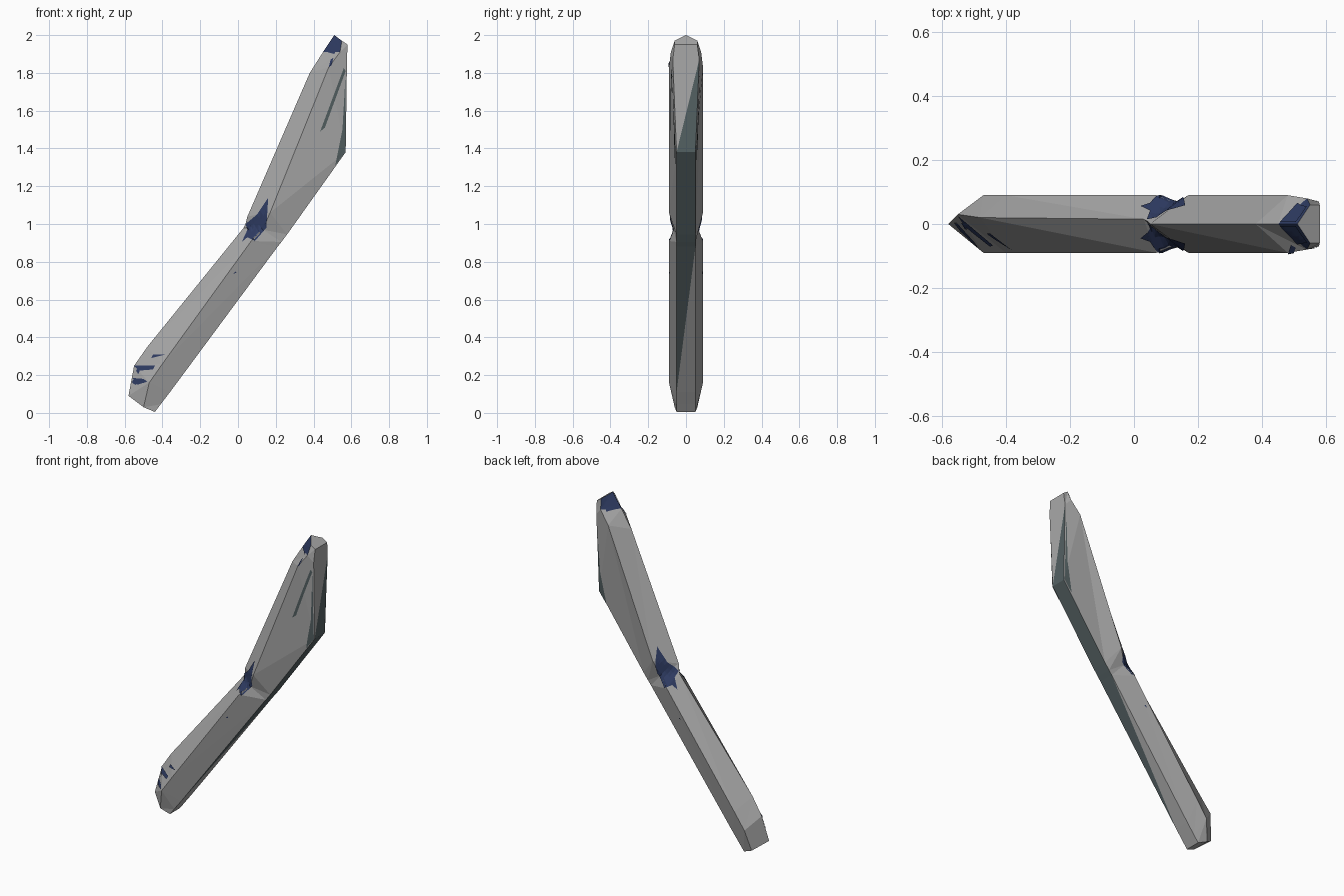
import bpy, bmesh
from mathutils import Vector
from mathutils.bvhtree import BVHTree

if "Cube" in bpy.data.objects:
    bpy.data.objects.remove(bpy.data.objects["Cube"])


def material(name, rgb):
    m = bpy.data.materials.new(name)
    m.diffuse_color = (*rgb, 1)
    m.use_nodes = True
    m.node_tree.nodes["Principled BSDF"].inputs["Base Color"].default_value = m.diffuse_color
    return m


GREY = material("stone grey", (0.40, 0.40, 0.40))
SLATE = material("dark slate", (0.09, 0.12, 0.125))
BLUE = material("deep blue", (0.028, 0.045, 0.125))

# Cross-sections along the bent shaft:
# left ridge (x, z, y), widest line (x, z, half width), right strip (x, z, half width)
SECTIONS = [
    ((-0.58, 0.09, 0.00), (-0.50, 0.03, 0.06), (-0.44, 0.005, 0.05)),
    ((-0.55, 0.25, 0.03), (-0.47, 0.16, 0.09), (-0.41, 0.045, 0.05)),
    ((-0.48, 0.35, 0.02), (-0.40, 0.26, 0.09), (-0.36, 0.11, 0.05)),
    ((0.03, 0.98, 0.015), (0.07, 0.91, 0.09), (0.21, 0.88, 0.05)),
    ((0.04, 1.00, 0.01), (0.13, 0.97, 0.065), (0.23, 0.905, 0.05)),
    ((0.05, 1.04, 0.00), (0.17, 1.06, 0.09), (0.26, 0.945, 0.05)),
    ((0.38, 1.80, 0.00), (0.48, 1.83, 0.09), (0.57, 1.38, 0.05)),
    ((0.45, 1.91, 0.00), (0.54, 1.91, 0.08), (0.577, 1.87, 0.07)),
    ((0.51, 2.00, 0.00), (0.55, 1.97, 0.06), (0.58, 1.95, 0.06)),
]

# Shaft: loft pentagon sections and colour the faces by strip
bm = bmesh.new()
rings = []
for (lx, lz, ly), (wx, wz, ww), (rx, rz, rw) in SECTIONS:
    pts = [(lx, ly, lz), (wx, -ww, wz), (rx, -rw, rz), (rx, rw, rz), (wx, ww, wz)]
    rings.append([bm.verts.new(p) for p in pts])
last = len(rings) - 2
for i, (a, b) in enumerate(zip(rings, rings[1:])):
    for k in range(5):
        n = (k + 1) % 5
        t1 = bm.faces.new((a[k], a[n], b[n]))
        t2 = bm.faces.new((a[k], b[n], b[k]))
        if k == 2:                          # right strip
            if 3 <= i <= 5:
                t1.material_index = t2.material_index = 1
            elif i == 6:                    # slate wedge beside the tip
                t1.material_index = 1
            elif i == 2:                    # slate tapers on the way down
                t2.material_index = 1
        if i == last and k in (0, 4):       # blue tip
            t1.material_index = t2.material_index = 2
bm.faces.new(rings[0])
bm.faces.new(rings[-1])
bmesh.ops.recalc_face_normals(bm, faces=bm.faces)
tree = BVHTree.FromBMesh(bm)
mesh = bpy.data.meshes.new("bent_shaft")
bm.to_mesh(mesh)
bm.free()
for m in (GREY, SLATE, BLUE):
    mesh.materials.append(m)
bpy.context.collection.objects.link(bpy.data.objects.new("bent_shaft", mesh))


def patch(name, outline, mat, sides=(-1,)):
    """Thin coloured sheet draped over the front (-1) and/or back (1)."""
    for s in sides:
        pb = bmesh.new()
        pb.faces.new([pb.verts.new((x, s, z)) for x, z in outline])
        bmesh.ops.triangulate(pb, faces=pb.faces)
        bmesh.ops.subdivide_edges(pb, edges=pb.edges, cuts=3, use_grid_fill=True)
        for v in pb.verts:
            hit = tree.ray_cast(v.co, Vector((0, -s, 0)))[0]
            if hit is None:
                hit = tree.find_nearest(Vector((v.co.x, s * 0.05, v.co.z)))[0]
            v.co = hit + Vector((0, s * 0.005, 0))
        bmesh.ops.recalc_face_normals(pb, faces=pb.faces)
        if sum(f.normal.y for f in pb.faces) * s < 0:
            bmesh.ops.reverse_faces(pb, faces=pb.faces)
        me = bpy.data.meshes.new(name)
        pb.to_mesh(me)
        pb.free()
        me.materials.append(mat)
        bpy.context.collection.objects.link(bpy.data.objects.new(name, me))


# Blue wrap at the bend
patch("bend_wrap", [(0.02, 0.905), (0.05, 0.97), (0.04, 1.0), (0.10, 1.05),
                    (0.16, 1.14), (0.13, 1.04), (0.15, 0.98), (0.09, 0.91),
                    (0.05, 0.93)], BLUE, (-1, 1))
# Blue flecks at the lower end
for n, o in enumerate([
        [(-0.57, 0.22), (-0.55, 0.25), (-0.44, 0.25), (-0.45, 0.23)],
        [(-0.58, 0.16), (-0.56, 0.185), (-0.50, 0.18), (-0.48, 0.165), (-0.53, 0.15)],
        [(-0.46, 0.29), (-0.45, 0.31), (-0.38, 0.31)]]):
    patch(f"lower_fleck_{n}", o, BLUE)
patch("middle_fleck", [(-0.025, 0.735), (-0.015, 0.748), (-0.008, 0.742)], BLUE, (-1, 1))
# Blue flecks near the tip
patch("tip_fleck", [(0.48, 1.83), (0.49, 1.87), (0.505, 1.88), (0.495, 1.84)], BLUE)
patch("tip_band", [(0.455, 1.915), (0.505, 1.99), (0.54, 1.965), (0.51, 1.90)], BLUE, (-1, 1))
# Slate slash and edge sliver on the blade
patch("blade_slash", [(0.435, 1.49), (0.46, 1.51), (0.57, 1.81), (0.56, 1.825)], SLATE)
patch("edge_sliver", [(0.515, 1.31), (0.568, 1.38), (0.57, 1.80), (0.553, 1.5)], SLATE, (-1, 1))
